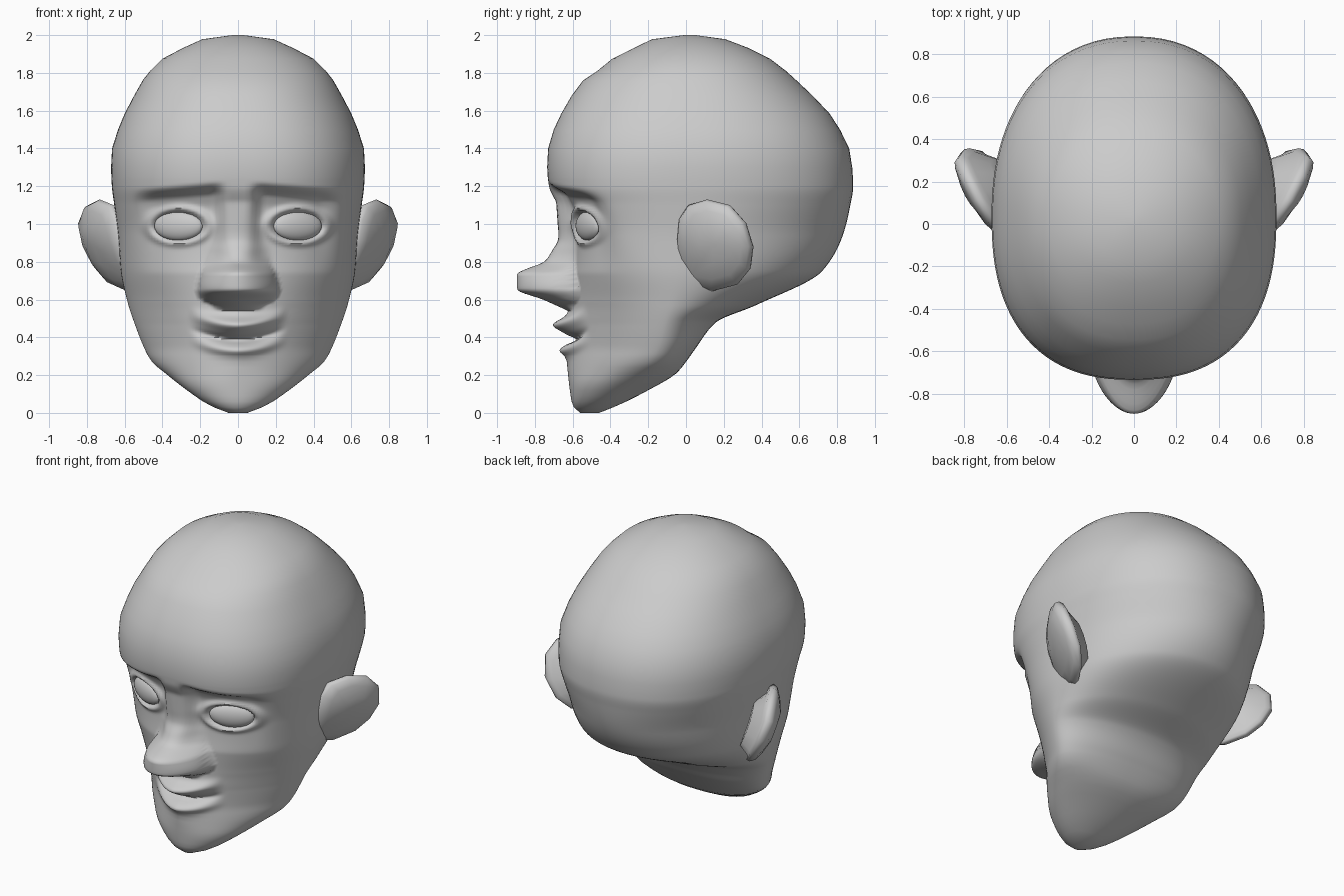
import bpy, bmesh, math
from mathutils import Vector

if "Cube" in bpy.data.objects:
    bpy.data.objects.remove(bpy.data.objects["Cube"])

grey = bpy.data.materials.new("plain_grey")
grey.diffuse_color = (0.6, 0.6, 0.6, 1)
grey.use_nodes = True
grey.node_tree.nodes["Principled BSDF"].inputs["Base Color"].default_value = grey.diffuse_color

# Head sections: z, front y, back y, half width, y of widest point
SECTIONS = [
    (0.0, -.56, -.46, .05, -.51), (.04, -.60, -.36, .15, -.47),
    (.12, -.615, -.20, .27, -.38), (.21, -.625, -.05, .385, -.25),
    (.27, -.63, .0, .455, -.18), (.34, -.63, .05, .495, -.14),
    (.48, -.63, .16, .55, -.10), (.57, -.62, .37, .58, -.06),
    (.75, -.61, .72, .62, .0), (.94, -.63, .83, .635, .03),
    (1.10, -.68, .87, .655, .04), (1.20, -.725, .885, .668, .04),
    (1.30, -.735, .88, .672, .04), (1.40, -.73, .864, .667, .04),
    (1.50, -.70, .815, .635, .04), (1.585, -.66, .76, .60, .03),
    (1.68, -.605, .67, .55, .03), (1.76, -.545, .585, .505, .02),
    (1.81, -.47, .53, .466, .02), (1.875, -.39, .445, .40, .02),
    (1.93, -.28, .335, .295, .02), (1.978, -.18, .21, .19, .02),
    (2.0, -.01, .05, .03, .02)]
# Roundness of the front and back halves: z, front exponent, back exponent
ROUNDNESS = [(0, 2, 2), (.12, 2, 2.1), (.27, 1.6, 2.3), (.36, 1.52, 2.2),
             (.46, 1.54, 2.05), (.6, 1.75, 2), (.78, 2.15, 2),
             (.94, 2.35, 2), (1.2, 2.45, 2.2), (1.4, 2.4, 2.2), (2, 2.1, 2.1)]
# Nose: z, projection, half width, edge softness
NOSE = [(.54, 0, .12, .9), (.57, .07, .14, .8), (.60, .14, .19, .6),
        (.655, .28, .213, .5), (.735, .285, .20, .7), (.76, .24, .19, 1),
        (.80, .14, .18, 1.5), (.86, .09, .18, 2), (.92, .05, .17, 2),
        (1.0, .035, .16, 2), (1.12, 0, .15, 2)]
# Eye socket depth by height
SOCKET = [(.74, 0), (.94, .04), (1.0, .045), (1.1, .07), (1.3, .07)]


def lookup(table, z):
    """Interpolate a table row smoothly at height z, without overshoot."""
    z = min(max(z, table[0][0]), table[-1][0])
    i = max(k for k in range(len(table) - 1) if table[k][0] <= z)
    a, b = table[i], table[i + 1]
    h = b[0] - a[0]
    t = (z - a[0]) / h

    def tangent(j, k):
        if j in (0, len(table) - 1):
            return (b[k] - a[k]) / h
        l, m, r = table[j - 1:j + 2]
        s, u = (m[k] - l[k]) / (m[0] - l[0]), (r[k] - m[k]) / (r[0] - m[0])
        return 2 * s * u / (s + u) if s * u > 1e-9 else 0

    return [(2*t**3 - 3*t*t + 1) * a[k] + (t**3 - 2*t*t + t) * h * tangent(i, k)
            + (3*t*t - 2*t**3) * b[k] + (t**3 - t*t) * h * tangent(i + 1, k)
            for k in range(1, len(a))]


def bump(v, centre, width):
    return math.exp(-((v - centre) / width) ** 2)


def step(v, lo, hi):
    t = min(max((v - lo) / (hi - lo), 0), 1)
    return t * t * (3 - 2 * t)


def relief(x, z):
    """Forward projection of nose, lips, brows and eyelids."""
    x = abs(x)
    out = 0
    if .54 < z < 1.12:
        depth, width, soft = lookup(NOSE, z)
        if x < width:
            out += depth * (1 - (x / width) ** 2) ** soft
    if .22 < z < .62 and x < .26:
        lz = z - .9 * x * x
        fade = (1 - (x / .26) ** 2) ** 1.3
        out += fade * (.075 * bump(lz, .465, .036) + .04 * bump(lz, .33, .028)
                       - .05 * bump(lz, .388, .02))
    # socket under a brow that slopes down outwards
    brow = 1.235 - .09 * x
    out -= (lookup(SOCKET, z)[0] * step(x, .05, .14) * (1 - step(x, .42, .58))
            * (1 - step(z, brow - .075, brow)))
    d = math.hypot((x - .315) / .135, (z - .99) / .078)
    if d < 2:
        out += .02 * bump(d, 1.2, .2)
        out -= .045 * math.sqrt(max(0, 1 - d * d))
    return out


def finish(name, bm, angle=60):
    mesh = bpy.data.meshes.new(name)
    bm.to_mesh(mesh)
    bm.free()
    mesh.materials.append(grey)
    ob = bpy.data.objects.new(name, mesh)
    bpy.context.collection.objects.link(ob)
    bpy.ops.object.select_all(action='DESELECT')
    ob.select_set(True)
    bpy.context.view_layer.objects.active = ob
    bpy.ops.object.shade_smooth_by_angle(angle=math.radians(angle))
    return ob


def loft(name, rings, angle=60):
    """Skin closed rings and cap both ends."""
    bm = bmesh.new()
    loops = [[bm.verts.new(p) for p in ring] for ring in rings]
    n = len(loops[0])
    for lo, hi in zip(loops, loops[1:]):
        for i in range(n):
            j = (i + 1) % n
            bm.faces.new((lo[i], lo[j], hi[j], hi[i]))
    for cap in (loops[0], loops[-1]):
        c = bm.verts.new(sum((v.co for v in cap), Vector()) / n)
        for i in range(n):
            bm.faces.new((cap[i], cap[(i + 1) % n], c))
    bmesh.ops.recalc_face_normals(bm, faces=bm.faces)
    return finish(name, bm, angle)


# Head: rows are closest together around the mouth, nose and eyes
rows = [i * .03 for i in range(10)] + [.3 + i * .01 for i in range(36)]
rows += [.66 + i * .0125 for i in range(48)]
rows += [s[0] for s in SECTIONS if s[0] >= 1.3]
COLS = 140
rings = []
for z in rows:
    front, back, width, mid = lookup(SECTIONS, z)
    nf, nb = lookup(ROUNDNESS, z)
    ring = []
    for i in range(COLS):
        u = 2 * i / COLS - 1
        a = math.pi * (.55 * u + .45 * u ** 3)
        s, c = math.sin(a), math.cos(a)
        n = nf if c > 0 else nb
        x = math.copysign(width * abs(s) ** (2 / n), s)
        y = mid + ((front if c > 0 else back) - mid) * abs(c) ** (2 / n)
        if c > 0:
            y -= relief(x, z)
        ring.append((x, y, z))
    rings.append(ring)
loft("head", rings)

# Ear outline seen from the side (y, z)
EAR = [(-.05, 1.03), (0, 1.10), (.1, 1.13), (.22, 1.10), (.30, 1.01),
       (.34, .88), (.325, .76), (.26, .68), (.13, .645), (-.02, .67),
       (-.05, .80), (-.06, .92)]


def ear_ring(side, scale, back, inward=0):
    ring = []
    for y, z in EAR:
        y, z = .14 + (y - .14) * scale, .89 + (z - .89) * scale
        lean = 1.6 * (1 - z) ** 2 if z < 1 else .3 * (z - 1)
        x = .645 + 1.2 * (y + .06) - 1.75 * (y + .06) ** 2 - lean
        ring.append((side * (x - .86 * back - inward), y + .5 * back, z))
    return ring


for side, label in ((1, "right"), (-1, "left")):
    # Ear: curved face, rounded rim, back tapering into the head
    loft(label + "_ear", [ear_ring(side, .4, .012), ear_ring(side, .75, .006),
                          ear_ring(side, .94, .004), ear_ring(side, 1, .025),
                          ear_ring(side, .95, .055), ear_ring(side, .8, .085),
                          ear_ring(side, .6, .10, .08)], 80)
    # Eye: flattened ball turned to follow the face
    bm = bmesh.new()
    bmesh.ops.create_uvsphere(bm, u_segments=24, v_segments=14, radius=1)
    eye = finish(label + "_eye", bm)
    eye.scale = (.14, .045, .078)
    eye.rotation_euler = (0, 0, side * math.radians(24))
    eye.location = (side * .315, -.515, .99)
